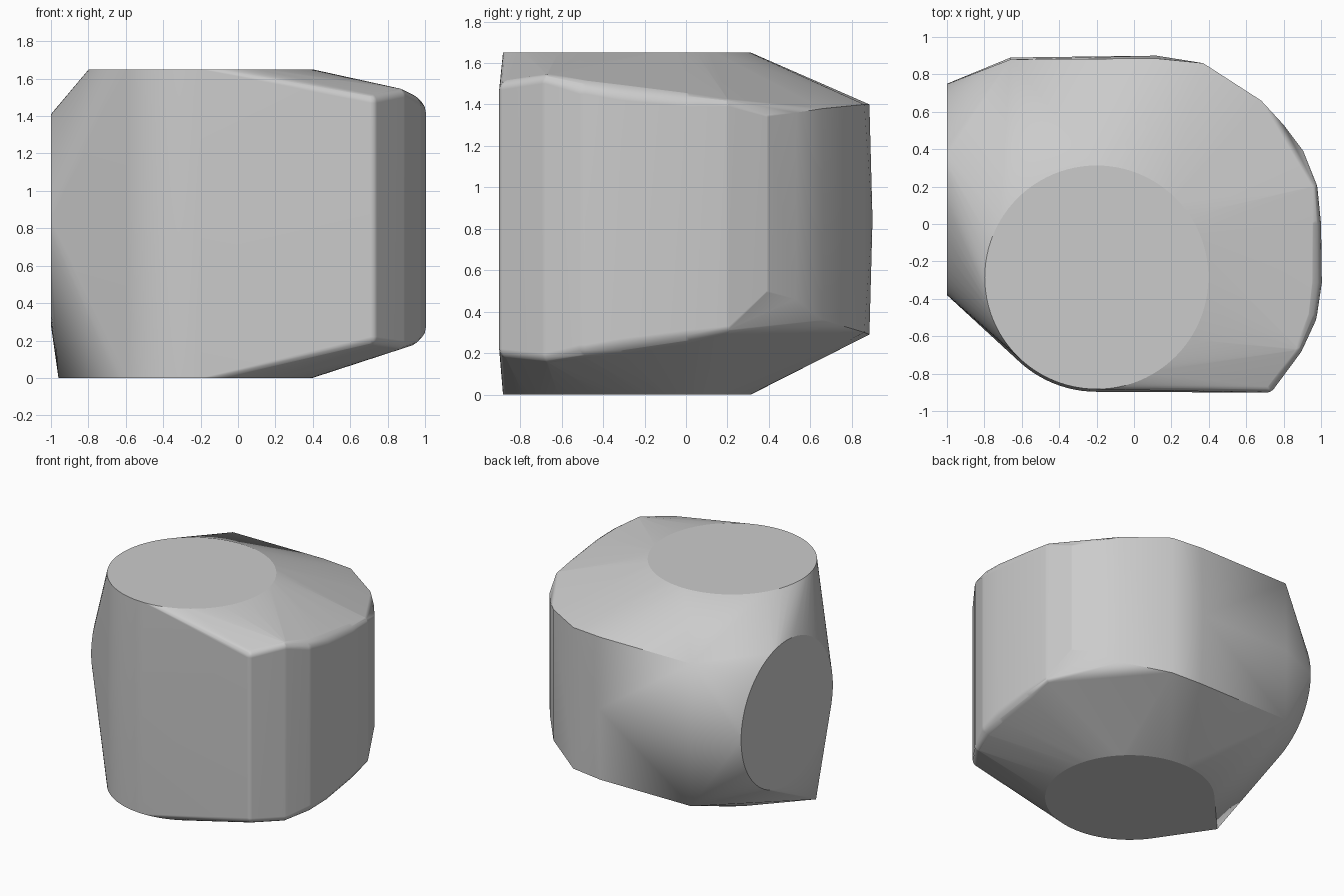
import bpy, bmesh
from math import sin, cos, pi, radians
from mathutils import Vector

if "Cube" in bpy.data.objects:
    bpy.data.objects.remove(bpy.data.objects["Cube"], do_unlink=True)

grey = bpy.data.materials.new("plain grey")
grey.use_nodes = True
grey.diffuse_color = (0.6, 0.6, 0.6, 1)
grey.node_tree.nodes["Principled BSDF"].inputs["Base Color"].default_value = (0.6, 0.6, 0.6, 1)

HEIGHT, MID = 1.65, 0.845
points = []


def disc(center, radius, axis, sides=96):
    """Ring of points for a round flat, facing along z or x."""
    for i in range(sides):
        a = 2 * pi * i / sides
        u, v = radius * cos(a), radius * sin(a)
        off = (u, v, 0) if axis == "z" else (0, u, v)
        points.append(Vector(center) + Vector(off))


def ball(x, y, z, r):
    """Rounded corner whose outer limits touch the given point."""
    p = Vector((x, y, z))
    if r == 0:
        points.append(p)
        return
    inward = Vector((-x, -y, 0)).normalized() * r
    inward.z = r if z < MID else -r
    for i in range(1, 8):
        t = pi * i / 8
        for j in range(16):
            a = pi * j / 8
            points.append(p + inward + r * Vector((sin(t) * cos(a), sin(t) * sin(a), cos(t))))


# round flats on the top, bottom and one side, with a slight bulge between
disc((-0.2, -0.285, HEIGHT), 0.598, "z")
disc((-0.2, -0.285, 0), 0.598, "z")
disc((-0.2, -0.285, MID), 0.612, "z")
disc((-1, 0.185, MID), 0.565, "x")
points.append(Vector((-0.96, -0.23, 0)))

# outline of the body: x, y, low rim, high rim, corner radius
columns = [
    (0.74, -0.89, 0.17, 1.52, 0.05), (0.89, -0.69, 0.15, 1.55, 0.05),
    (0.97, -0.52, 0.17, 1.52, 0.07), (1.0, -0.34, 0.19, 1.50, 0.08),
    (1.0, 0.0, 0.24, 1.46, 0.07), (0.98, 0.2, 0.29, 1.43, 0.04),
    (0.905, 0.39, 0.48, 1.36, 0.02), (0.8, 0.53, 0.46, 1.36, 0),
    (0.68, 0.66, 0.36, 1.38, 0), (0.37, 0.86, 0.30, 1.40, 0),
    (0.12, 0.885, 0.29, 1.40, 0), (-0.66, 0.88, 0.29, 1.40, 0),
]
for x, y, low, high, r in columns:
    ball(x, y, low, r)
    ball(x, y, high, r)

# gentle swell of the front and back at half height
for x, y in [(0.72, -0.897), (0.12, 0.9), (-0.66, 0.89)]:
    points.append(Vector((x, y, MID)))

# wrap a convex skin around everything
bm = bmesh.new()
for p in points:
    bm.verts.new(p)
bmesh.ops.convex_hull(bm, input=bm.verts[:])
bmesh.ops.delete(bm, geom=[v for v in bm.verts if not v.link_faces], context="VERTS")
bmesh.ops.dissolve_limit(bm, angle_limit=radians(0.4), verts=bm.verts[:], edges=bm.edges[:])
bmesh.ops.recalc_face_normals(bm, faces=bm.faces[:])


def is_flat(face):
    n = face.normal
    return abs(n.z) > 0.9995 or n.x < -0.9995


# smooth skin with crisp borders around the flats
for f in bm.faces:
    f.smooth = True
for e in bm.edges:
    flats = [is_flat(f) for f in e.link_faces]
    e.smooth = e.calc_face_angle(0) < radians(32) and any(flats) == all(flats)

mesh = bpy.data.meshes.new("body")
bm.to_mesh(mesh)
bm.free()
mesh.materials.append(grey)
body = bpy.data.objects.new("faceted_body", mesh)
bpy.context.collection.objects.link(body)
mod = body.modifiers.new("even shading", "WEIGHTED_NORMAL")
mod.keep_sharp = True
